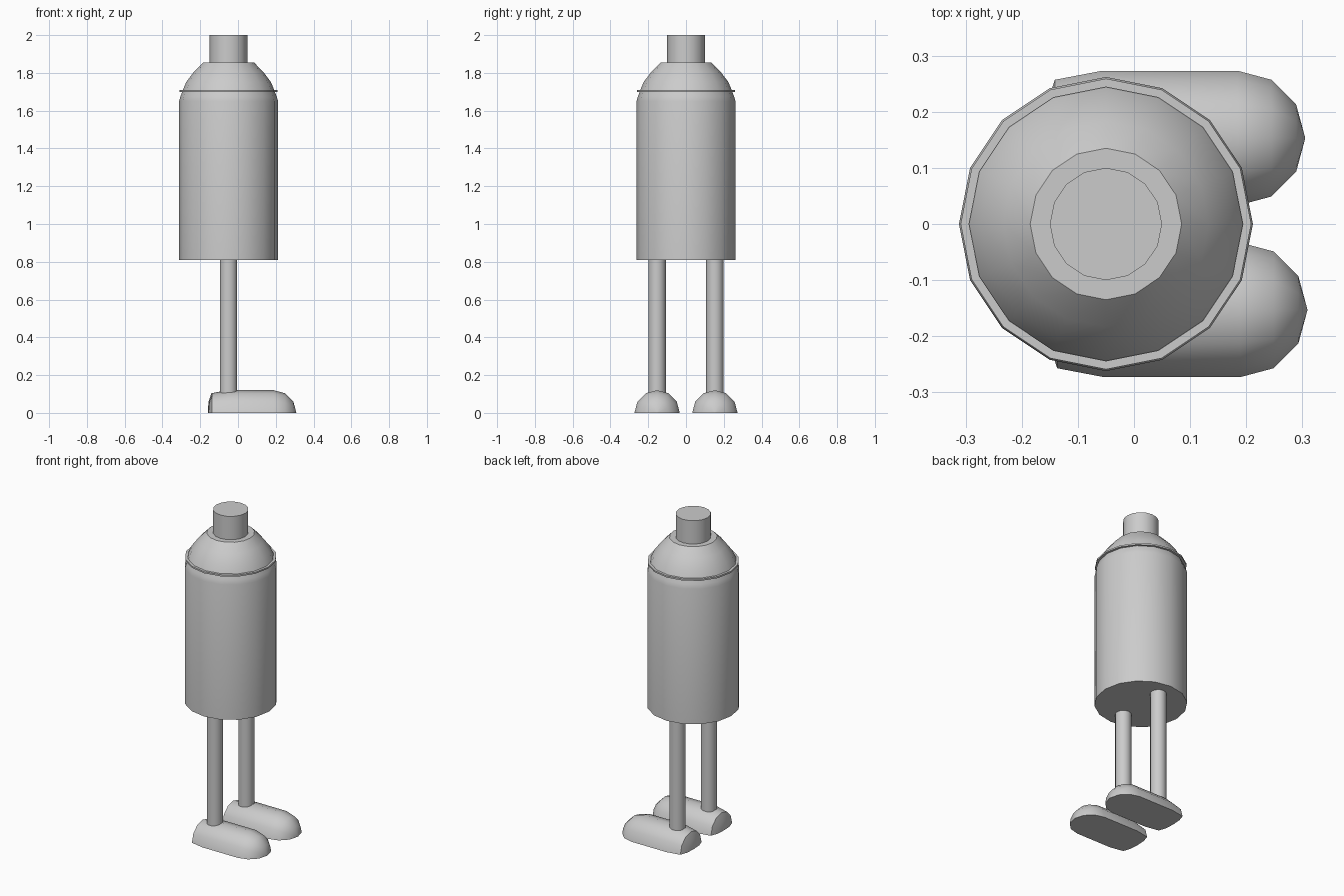
import bpy, bmesh
from math import sin, cos, pi, radians

if "Cube" in bpy.data.objects:
    bpy.data.objects.remove(bpy.data.objects["Cube"])

AXIS_X = -0.05


def finish(bm, name, angle):
    bmesh.ops.remove_doubles(bm, verts=bm.verts, dist=1e-5)
    bmesh.ops.recalc_face_normals(bm, faces=bm.faces)
    mesh = bpy.data.meshes.new(name)
    bm.to_mesh(mesh)
    bm.free()
    ob = bpy.data.objects.new(name, mesh)
    bpy.context.collection.objects.link(ob)
    bpy.ops.object.select_all(action='DESELECT')
    bpy.context.view_layer.objects.active = ob
    ob.select_set(True)
    bpy.ops.object.shade_smooth_by_angle(angle=radians(angle))
    return ob


def lathe(name, profile, x=AXIS_X, y=0, sides=16, angle=32):
    """Closed solid turned around a vertical axis from (radius, z) points."""
    bm = bmesh.new()
    rings = [[bm.verts.new((x + r * cos(2 * pi * i / sides),
                            y + r * sin(2 * pi * i / sides), z))
              for i in range(sides)] for r, z in profile]
    for a, b in zip(rings, rings[1:]):
        for i in range(sides):
            j = (i + 1) % sides
            bm.faces.new((a[i], a[j], b[j], b[i]))
    bm.faces.new(rings[0][::-1])
    bm.faces.new(rings[-1])
    return finish(bm, name, angle)


def foot(name, x, y, steps=6):
    """Half capsule lying along x with a flat sole and a blunter heel."""
    sections = [(-0.16, 0.001), (-0.156, 0.06), (-0.141, 0.104), (-0.057, 0.12),
                (0.185, 0.12), (0.245, 0.104), (0.289, 0.06), (0.305, 0.001)]
    bm = bmesh.new()
    arcs = [[bm.verts.new((x + sx, y + r * cos(pi * i / steps),
                           r * sin(pi * i / steps)))
             for i in range(steps + 1)] for sx, r in sections]
    for a, b in zip(arcs, arcs[1:]):
        for i in range(steps):
            bm.faces.new((a[i], a[i + 1], b[i + 1], b[i]))
    # flat sole and tiny end caps
    bm.faces.new([a[0] for a in arcs] + [a[-1] for a in reversed(arcs)])
    bm.faces.new(arcs[0])
    bm.faces.new(arcs[-1])
    return finish(bm, name, 42)


# Torso, rim, shoulder dome and neck
lathe("body", [(0.262, 0.81), (0.262, 1.65), (0.255, 1.675), (0.244, 1.702)])
lathe("rim", [(0.259, 1.699), (0.259, 1.709), (0.244, 1.709), (0.244, 1.699)])
lathe("shoulder_dome", [(0.246, 1.70), (0.224, 1.752), (0.183, 1.806),
                        (0.135, 1.855)])
lathe("neck", [(0.10, 1.84), (0.10, 2.0)])

# Legs and feet
for side, y, dx in (("right", -0.153, 0.004), ("left", 0.153, 0.0)):
    lathe(side + "_leg", [(0.046, 0.08), (0.046, 0.82)], y=y)
    foot(side + "_foot", dx, y)
